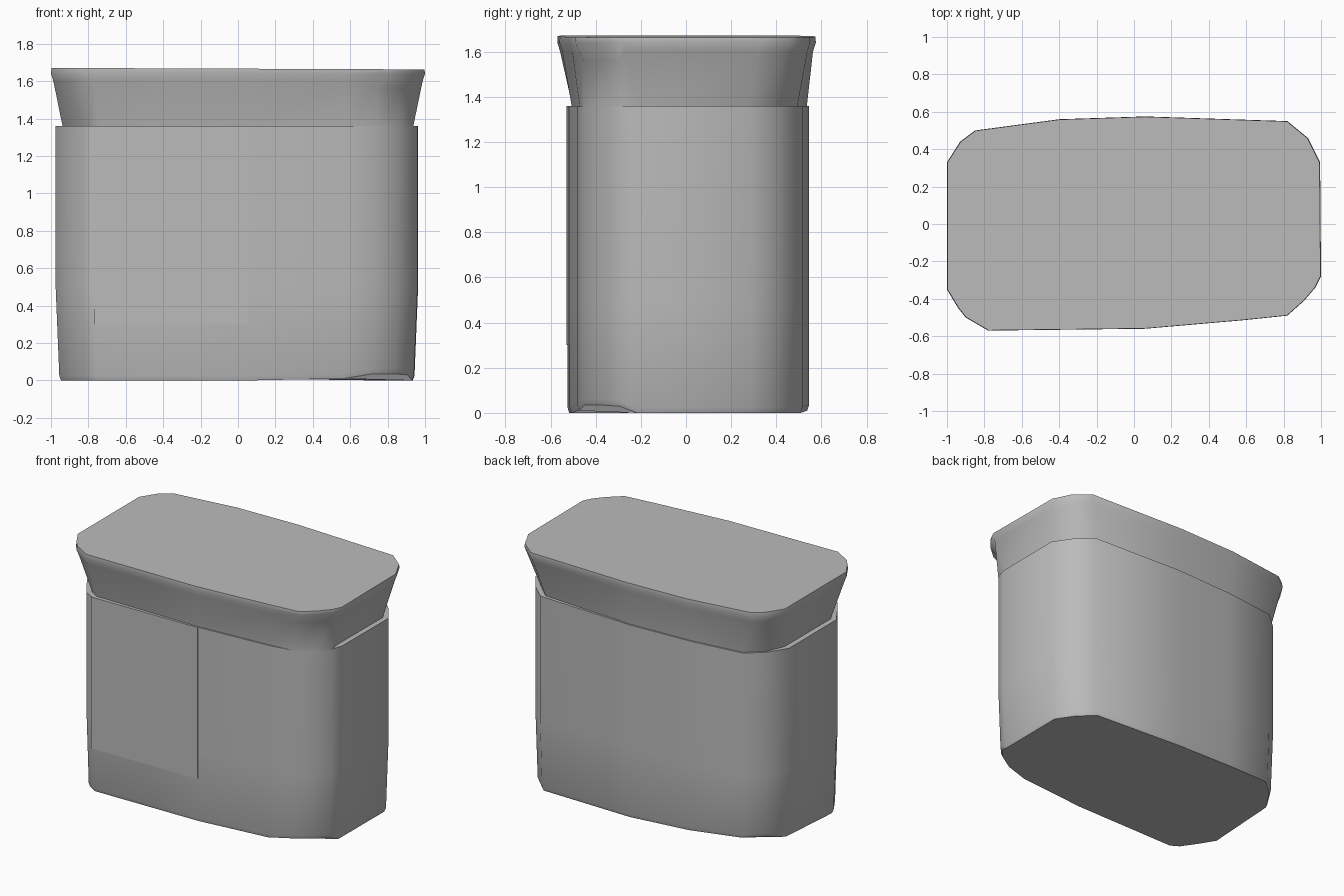
import bpy, bmesh, math

old = bpy.data.objects.get("Cube")
if old:
    bpy.data.objects.remove(old, do_unlink=True)

grey = bpy.data.materials.new("plain grey")
grey.use_nodes = True
COLOUR = (0.5, 0.5, 0.5, 1)
grey.diffuse_color = COLOUR
grey.node_tree.nodes["Principled BSDF"].inputs["Base Color"].default_value = COLOUR

# Matching outlines of the rim and the body, counter-clockwise from the front
RIM = [(-.78, -.57), (.06, -.56), (.58, -.515), (.82, -.49), (.91, -.41),
       (.97, -.34), (1, -.28), (.995, .33), (.93, .46), (.82, .55),
       (.06, .575), (-.4, .56), (-.85, .5), (-.93, .44), (-1, .33),
       (-1, -.35), (-.94, -.45), (-.9, -.5)]
BODY = [(-.77, -.525), (.05, -.515), (.58, -.48), (.74, -.455), (.86, -.38),
        (.935, -.3), (.96, -.22), (.963, .29), (.88, .41), (.77, .515),
        (.06, .545), (-.4, .525), (-.78, .48), (-.9, .375), (-.975, .25),
        (-.975, -.27), (-.9, -.39), (-.83, -.49)]
CORNER = range(3, 6)              # points of the front left corner
LONG_SIDES = (1, 2, 10, 11, 12, 13)   # points where lid and body nearly meet
# How far the base curls up at some points
LIFT = {2: .01, 3: .035, 4: .035, 5: .03, 10: .01, 11: .03, 12: .06,
        13: .06, 14: .03}


def ring(outline, sx, sy, z):
    return [(x * sx, y * sy, z) for x, y in outline]


def lifted(points):
    return [(x, y, z + LIFT.get(i, 0)) for i, (x, y, z) in enumerate(points)]


def loft(name, rings, angle=45):
    """Skin a stack of equal rings and cap both ends."""
    bm = bmesh.new()
    loops = [[bm.verts.new(p) for p in r] for r in rings]
    n = len(RIM)
    for low, high in zip(loops, loops[1:]):
        for i in range(n):
            j = (i + 1) % n
            bm.faces.new((low[i], low[j], high[j], high[i]))
    bm.faces.new(loops[0][::-1])
    bm.faces.new(loops[-1])
    bmesh.ops.recalc_face_normals(bm, faces=bm.faces)
    mesh = bpy.data.meshes.new(name)
    bm.to_mesh(mesh)
    bm.free()
    mesh.materials.append(grey)
    obj = bpy.data.objects.new(name, mesh)
    bpy.context.collection.objects.link(obj)
    bpy.ops.object.select_all(action='DESELECT')
    obj.select_set(True)
    bpy.context.view_layer.objects.active = obj
    bpy.ops.object.shade_smooth_by_angle(angle=math.radians(angle))


# Bin body: slight taper and a softened base
loft("bin_body", [lifted(ring(BODY, .97, .985, 0)),
                  lifted(ring(BODY, .98, 1, .025)),
                  ring(BODY, 1, 1, .5), ring(BODY, 1, 1, 1.36)])

# Flared lid: the front left corner stays upright until just below the rim
neck = ring(BODY, .96, .955, 1.35)
flare = ring(RIM, .987, .978, 1.6)
for i in LONG_SIDES:
    x, y = BODY[i]
    neck[i] = (x * .985, y * .98, 1.35)
for i in CORNER:
    neck[i] = (*BODY[i], 1.35)
    flare[i] = (*BODY[i], 1.56)
rim = ring(RIM, 1, 1, 1.64)
top = [(x * .997, y * .997, 1.667 - .004 * x) for x, y in RIM]
loft("flared_lid", [neck, flare, rim, top])

# Shallow front panel
bpy.ops.mesh.primitive_cube_add(size=1, location=(-.36, -.521, .83))
panel = bpy.context.object
panel.name = "front_panel"
panel.scale = (.82, .008, 1.06)
panel.rotation_euler.z = math.radians(.7)
panel.data.materials.append(grey)
